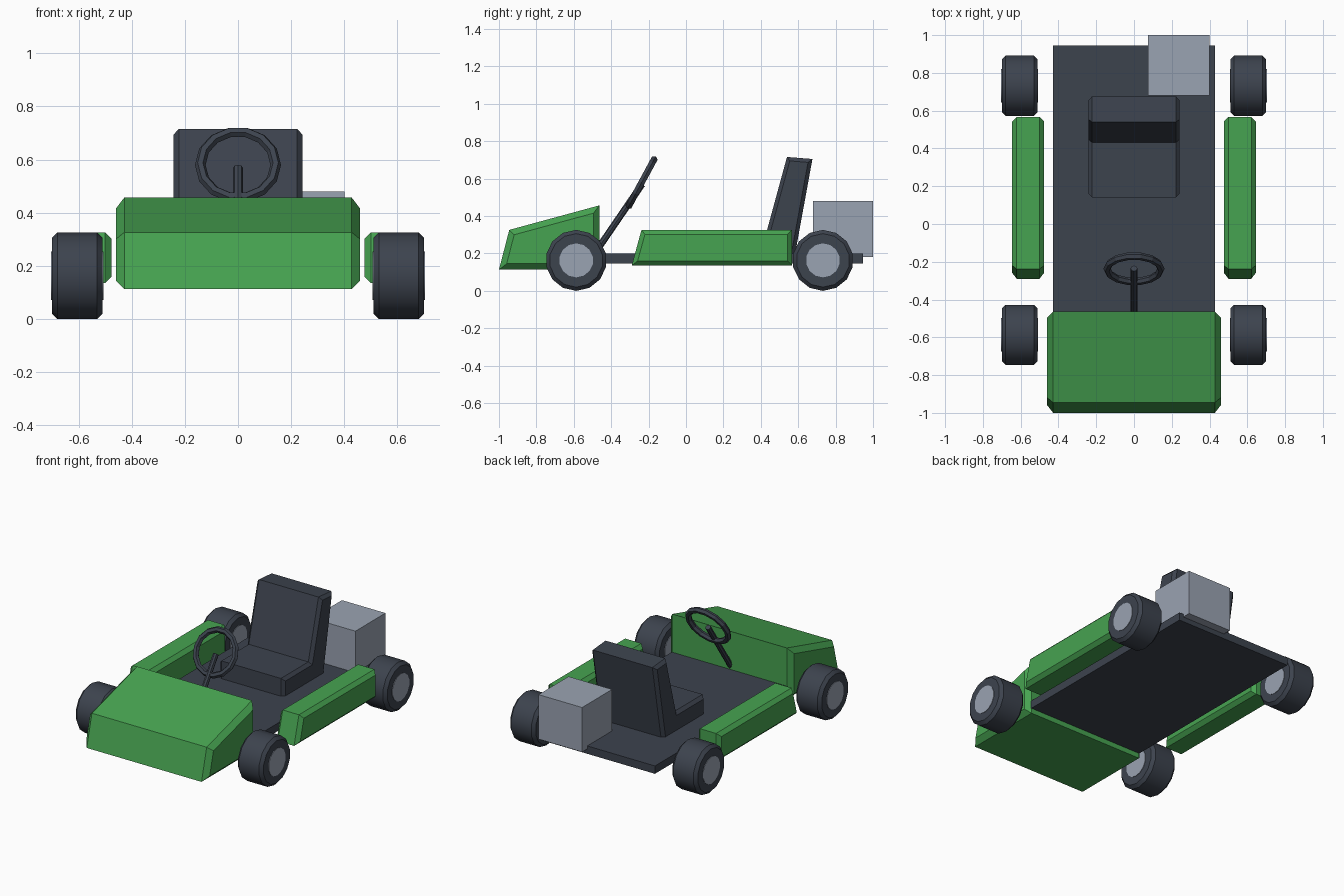
import bpy, bmesh, math
from mathutils import Matrix, Vector

if "Cube" in bpy.data.objects:
    bpy.data.objects.remove(bpy.data.objects["Cube"])


def material(name, rgb):
    m = bpy.data.materials.new(name)
    m.diffuse_color = (*rgb, 1)
    m.use_nodes = True
    m.node_tree.nodes["Principled BSDF"].inputs["Base Color"].default_value = m.diffuse_color
    return m


GREEN = material("body green", (0.062, 0.366, 0.082))
DARK = material("dark charcoal", (0.046, 0.056, 0.076))
GREY = material("light grey", (0.323, 0.366, 0.445))


def finish(bm, name, mat, smooth=False):
    bmesh.ops.recalc_face_normals(bm, faces=bm.faces)
    me = bpy.data.meshes.new(name)
    bm.to_mesh(me)
    bm.free()
    me.materials.append(mat)
    ob = bpy.data.objects.new(name, me)
    bpy.context.collection.objects.link(ob)
    if smooth:
        bpy.ops.object.select_all(action='DESELECT')
        ob.select_set(True)
        bpy.context.view_layer.objects.active = ob
        bpy.ops.object.shade_smooth_by_angle(angle=math.radians(30))
    return ob


def box(name, mat, lo, hi):
    lo, hi = Vector(lo), Vector(hi)
    bm = bmesh.new()
    bmesh.ops.create_cube(bm, size=1)
    for v in bm.verts:
        v.co = (lo + hi) / 2 + v.co * (hi - lo)
    return finish(bm, name, mat)


def panel(name, mat, profile, x0, x1, chamfer):
    """Side profile (y, z) extruded from x0 to x1, with chamfered ends."""
    bm = bmesh.new()
    cap = bm.faces.new([bm.verts.new((x0 + chamfer, y, z)) for y, z in profile])
    res = bmesh.ops.extrude_face_region(bm, geom=[cap], use_keep_orig=True)
    verts = [g for g in res["geom"] if isinstance(g, bmesh.types.BMVert)]
    bmesh.ops.translate(bm, verts=verts, vec=(x1 - x0 - 2 * chamfer, 0, 0))
    bmesh.ops.recalc_face_normals(bm, faces=bm.faces)
    bm.normal_update()
    ends = [f for f in bm.faces if abs(f.normal.x) > 0.9]
    bmesh.ops.inset_individual(bm, faces=ends, thickness=chamfer,
                               depth=chamfer, use_even_offset=True)
    return finish(bm, name, mat)


def lathe_x(name, mat, profile, centre, sides=14):
    """Closed wheel shape: (x offset, radius) rings around an x axis."""
    bm = bmesh.new()
    rings = []
    for x, r in profile:
        rings.append([bm.verts.new((centre[0] + x,
                                    centre[1] + r * math.sin(2 * math.pi * i / sides),
                                    centre[2] + r * math.cos(2 * math.pi * i / sides)))
                      for i in range(sides)])
    for a, b in zip(rings, rings[1:]):
        for i in range(sides):
            j = (i + 1) % sides
            bm.faces.new((a[i], a[j], b[j], b[i]))
    bm.faces.new(rings[0])
    bm.faces.new(rings[-1])
    return finish(bm, name, mat, smooth=True)


# Floor pan and engine block
box("floor_pan", DARK, (-0.43, -0.85, 0.147), (0.43, 0.945, 0.2))
box("engine", GREY, (0.075, 0.68, 0.18), (0.4, 1.0, 0.48))

# Nose cowl
panel("nose", GREEN, [(-1.0, 0.113), (-0.945, 0.326), (-0.463, 0.457), (-0.463, 0.113)],
      -0.46, 0.46, 0.032)

# Side pods
for side, s in (("left", -1), ("right", 1)):
    xs = sorted((s * 0.476, s * 0.645))
    panel(side + "_side_pod", GREEN,
          [(-0.29, 0.136), (-0.238, 0.326), (0.567, 0.326), (0.567, 0.136)], *xs, 0.024)

# Seat: cushion and backrest in one L-shaped profile
panel("seat", DARK, [(0.14, 0.18), (0.14, 0.32), (0.432, 0.32), (0.54, 0.716),
                     (0.676, 0.705), (0.58, 0.18)], -0.242, 0.242, 0.02)

# Wheels
R, W, B = 0.163, 0.095, 0.02
for side, s in (("left", -1), ("right", 1)):
    for end, y in (("front", -0.587), ("rear", 0.732)):
        c = (s * 0.605, y, R)
        lathe_x(f"{end}_{side}_tyre", DARK,
                [(-W, R - B), (-W + B, R), (W - B, R), (W, R - B)], c)
        lathe_x(f"{end}_{side}_hub", GREY, [(-W - 0.003, 0.091), (W + 0.003, 0.091)], c)

# Steering wheel ring
bpy.ops.mesh.primitive_torus_add(major_segments=14, minor_segments=6, major_radius=0.142,
                                 minor_radius=0.02, location=(0, -0.237, 0.58),
                                 rotation=(math.radians(61.5), 0, 0))
ring = bpy.context.object
ring.name = "steering_wheel"
ring.data.materials.append(DARK)

# Steering column
top, foot = Vector((0, -0.235, 0.57)), Vector((0, -0.495, 0.19))
bm = bmesh.new()
axis = top - foot
mat = Matrix.Translation((top + foot) / 2) @ axis.to_track_quat('Z', 'Y').to_matrix().to_4x4()
bmesh.ops.create_cone(bm, cap_ends=True, segments=8, radius1=0.018, radius2=0.018,
                      depth=axis.length, matrix=mat)
finish(bm, "steering_column", DARK)
